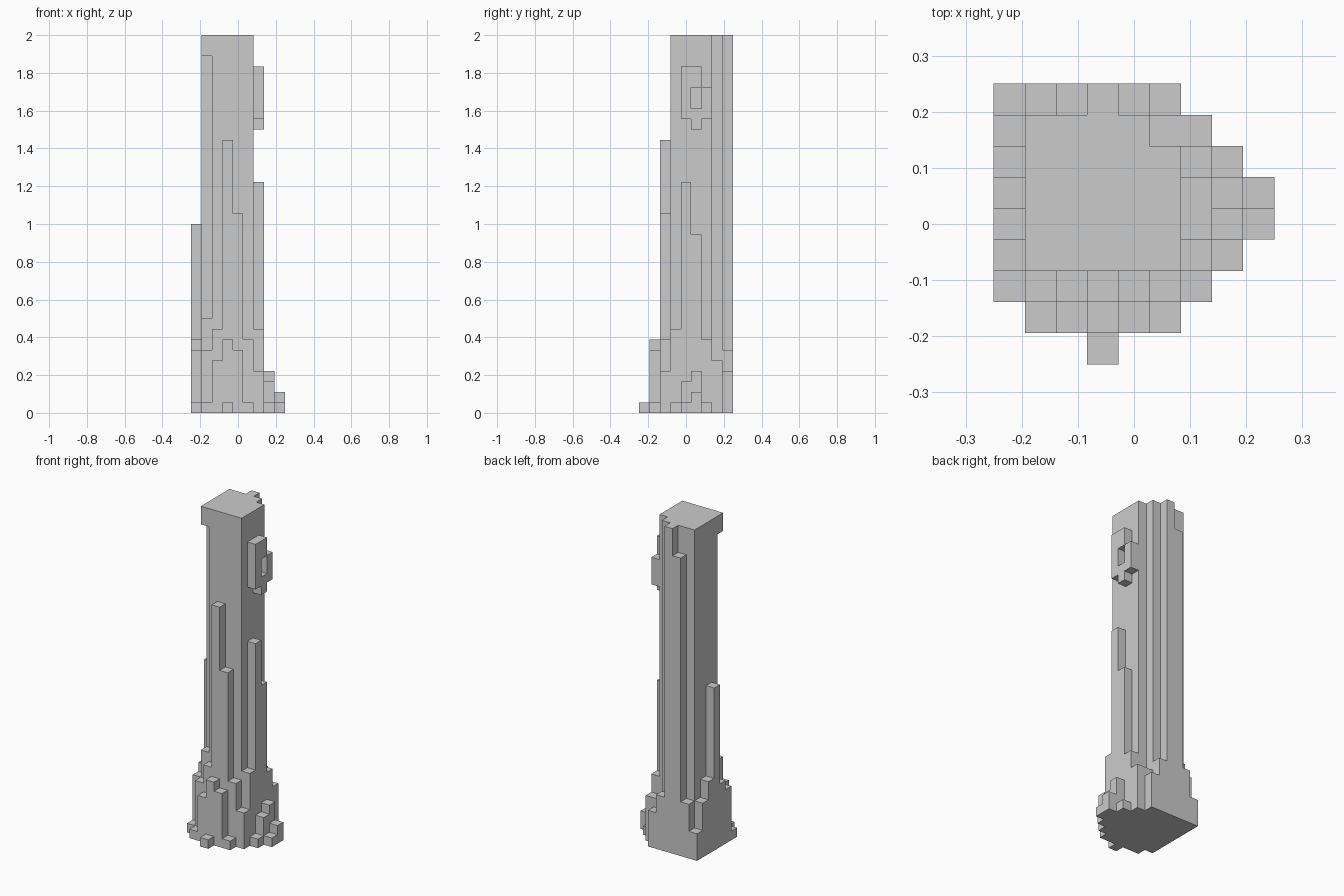
import bpy, bmesh, math
from mathutils import Vector

if "Cube" in bpy.data.objects:
    bpy.data.objects.remove(bpy.data.objects["Cube"])

U = 2 / 36          # edge of one cube
HALF = 4.5          # footprint is 9 x 9 cubes
cells = {}          # (x, y, z) -> part name


def fill(part, x, y, z0, z1):
    for z in range(z0, z1):
        cells[(x, y, z)] = part


def row(part, y, x0, heights):
    """A row of columns along x, each standing on the ground."""
    for k, h in enumerate(heights):
        fill(part, x0 + k, y, 0, h)


def column_line(part, x, y0, heights):
    """A row of columns along y, each standing on the ground."""
    for k, h in enumerate(heights):
        fill(part, x, y0 + k, 0, h)


# main shaft, with one chipped front-left corner and a low back-right corner
for x in range(1, 6):
    for y in range(3, 8):
        if (x, y) == (1, 3):
            fill("shaft", x, y, 0, 9)
            fill("shaft", x, y, 34, 36)
        else:
            fill("shaft", x, y, 0, 5 if (x, y) == (5, 7) else 36)

# stepped columns around each side
row("front_columns", 2, 0, [1, 6, 8, 26, 19, 7, 4])
row("front_base", 1, 1, [1, 5, 7, 6, 1])
row("front_base", 0, 3, [1])
row("back_columns", 8, 0, [3, 6, 33, 36, 6, 4])
column_line("left_columns", 0, 3, [6, 7, 18, 8, 6])
column_line("right_columns", 6, 3, [8, 22, 17, 7, 5])
column_line("right_base", 7, 3, [1, 3, 4, 1])
column_line("right_base", 8, 4, [1, 2])

# raised ring high on the right side
for y, z0, z1 in [(4, 28, 33), (5, 27, 29), (5, 31, 33), (6, 28, 31)]:
    fill("side_ring", 6, y, z0, z1)

# skin each part, leaving out faces hidden against any neighbour
for part in sorted(set(cells.values())):
    bm = bmesh.new()
    for c in [c for c, p in cells.items() if p == part]:
        for axis in range(3):
            for side in (0, 1):
                n = list(c)
                n[axis] += 1 if side else -1
                if tuple(n) in cells:
                    continue
                a, b = (axis + 1) % 3, (axis + 2) % 3
                loop = [(0, 0), (1, 0), (1, 1), (0, 1)]
                if not side:
                    loop.reverse()
                verts = []
                for da, db in loop:
                    p = list(c)
                    p[axis] += side
                    p[a] += da
                    p[b] += db
                    verts.append(bm.verts.new(
                        Vector((p[0] - HALF, p[1] - HALF, p[2])) * U))
                bm.faces.new(verts)
    bmesh.ops.remove_doubles(bm, verts=bm.verts, dist=U * 0.01)
    bmesh.ops.dissolve_limit(bm, angle_limit=math.radians(1),
                             verts=bm.verts, edges=bm.edges)
    mesh = bpy.data.meshes.new(part)
    bm.to_mesh(mesh)
    bm.free()
    bpy.context.collection.objects.link(bpy.data.objects.new(part, mesh))
